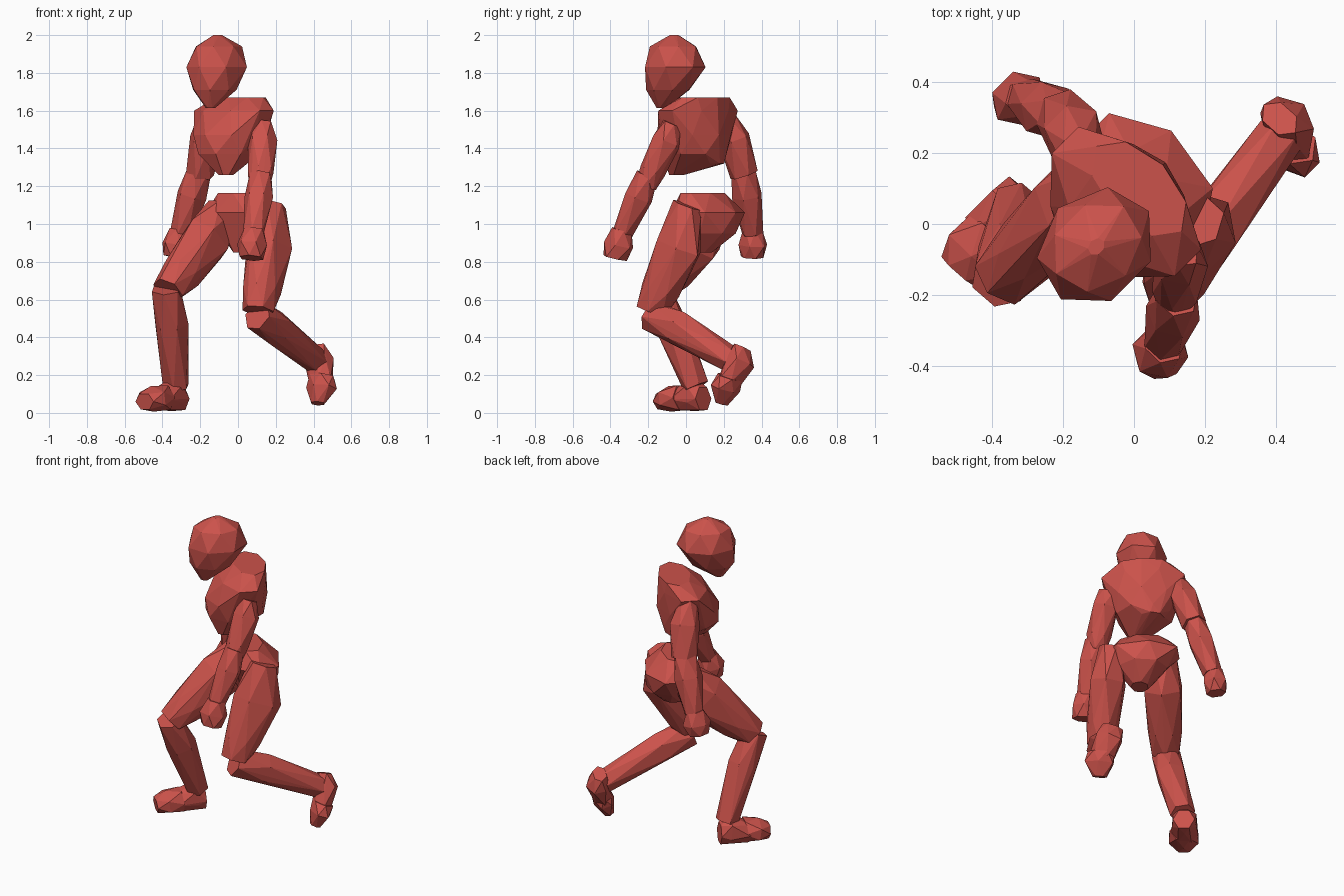
import bpy, bmesh, math
from mathutils import Vector, Matrix

# Figure is laid out facing -X (X = backward, Y = its right), then turned 45 degrees
TURN = Matrix.Rotation(math.radians(45), 4, 'Z')
SIDE = Vector((0, 1, 0))

red = bpy.data.materials.new("red")
red.diffuse_color = (0.6, 0.085, 0.07, 1)


def part(name, rings, upright=False, sides=6):
    """Faceted convex piece: rings are (back, right, z, half width, half depth)."""
    axis = Vector((0, 0, 1)) if upright else (
        Vector(rings[-1][:3]) - Vector(rings[0][:3])).normalized()
    depth = axis.cross(SIDE).normalized()
    width = depth.cross(axis).normalized()
    bm = bmesh.new()
    for i, (x, y, z, rw, rd) in enumerate(rings):
        for k in range(sides):
            a = 2 * math.pi * (k + 0.5 * (i % 2)) / sides
            p = Vector((x, y, z)) + 1.06 * (width * rw * math.cos(a) + depth * rd * math.sin(a))
            bm.verts.new(TURN @ p)
    res = bmesh.ops.convex_hull(bm, input=bm.verts)
    junk = {g for g in res["geom_interior"] + res["geom_unused"]
            if isinstance(g, bmesh.types.BMVert)}
    bmesh.ops.delete(bm, geom=list(junk), context='VERTS')
    bmesh.ops.recalc_face_normals(bm, faces=bm.faces)
    me = bpy.data.meshes.new(name)
    bm.to_mesh(me)
    bm.free()
    me.materials.append(red)
    ob = bpy.data.objects.new(name, me)
    bpy.context.collection.objects.link(ob)
    return ob


# Head, chest and pelvis
part("head", [(-.195, .01, 1.615, .025, .025), (-.155, .025, 1.71, .105, .12),
              (-.12, .03, 1.83, .145, .17), (-.12, .03, 1.94, .11, .13),
              (-.12, .03, 2.0, .02, .025)], True, 7)
part("chest", [(.08, .06, 1.67, .16, .09), (.03, .06, 1.60, .25, .13),
               (0, .06, 1.47, .19, .175), (-.01, .06, 1.37, .16, .165),
               (.07, .11, 1.32, .07, .07), (-.08, .01, 1.26, .04, .04)], True, 8)
part("pelvis", [(.07, .06, 1.165, .14, .08), (.10, .06, 1.06, .22, .155),
                (.12, .06, .95, .14, .12), (.08, .04, .85, .05, .06)], True, 7)

# Left leg, bent behind
part("left_thigh", [(.13, -.12, 1.10, .07, .08), (.09, -.145, .88, .105, .14),
                    (-.005, -.185, .65, .09, .105), (-.055, -.205, .54, .08, .08)])
part("left_shin", [(-.06, -.205, .515, .075, .08), (.12, -.17, .445, .085, .09),
                   (.47, -.115, .275, .065, .065)])
part("left_foot", [(.50, -.08, .345, .06, .04), (.51, -.10, .27, .08, .065),
                   (.47, -.15, .16, .07, .055)])
part("left_toes", [(.48, -.15, .19, .075, .06), (.46, -.165, .13, .09, .06),
                   (.43, -.165, .05, .04, .03)])

# Right leg, planted in front
part("right_thigh", [(.05, .17, 1.07, .08, .085), (-.07, .165, .92, .115, .14),
                     (-.26, .16, .74, .095, .105), (-.37, .155, .65, .085, .08)])
part("right_shin", [(-.385, .155, .655, .08, .07), (-.305, .19, .47, .085, .085),
                    (-.195, .27, .14, .07, .065)])
part("right_foot", [(-.15, .28, .075, .06, .065), (-.21, .28, .10, .075, .085),
                    (-.32, .27, .07, .075, .06)])
part("right_toes", [(-.29, .265, .08, .075, .07), (-.38, .26, .075, .095, .065),
                    (-.445, .255, .06, .06, .045)])

# Left arm, swung forward
part("left_upper_arm", [(.04, -.14, 1.53, .06, .045), (.02, -.165, 1.44, .075, .075),
                        (-.04, -.21, 1.28, .07, .065), (-.07, -.23, 1.20, .055, .055)])
part("left_forearm", [(-.06, -.23, 1.26, .06, .055), (-.10, -.255, 1.14, .075, .07),
                      (-.18, -.295, .95, .055, .05)])
part("left_hand", [(-.18, -.30, .97, .055, .05), (-.20, -.305, .89, .075, .08),
                   (-.215, -.315, .82, .065, .06)])

# Right arm, swung back
part("right_upper_arm", [(.03, .25, 1.58, .055, .05), (.06, .30, 1.45, .08, .085),
                         (.075, .36, 1.26, .07, .075)])
part("right_forearm", [(.07, .36, 1.28, .06, .065), (.055, .40, 1.15, .075, .08),
                       (.035, .465, .95, .055, .055)])
part("right_hand", [(.03, .47, .97, .05, .05), (.02, .48, .89, .07, .08),
                    (.01, .485, .825, .055, .06)])
